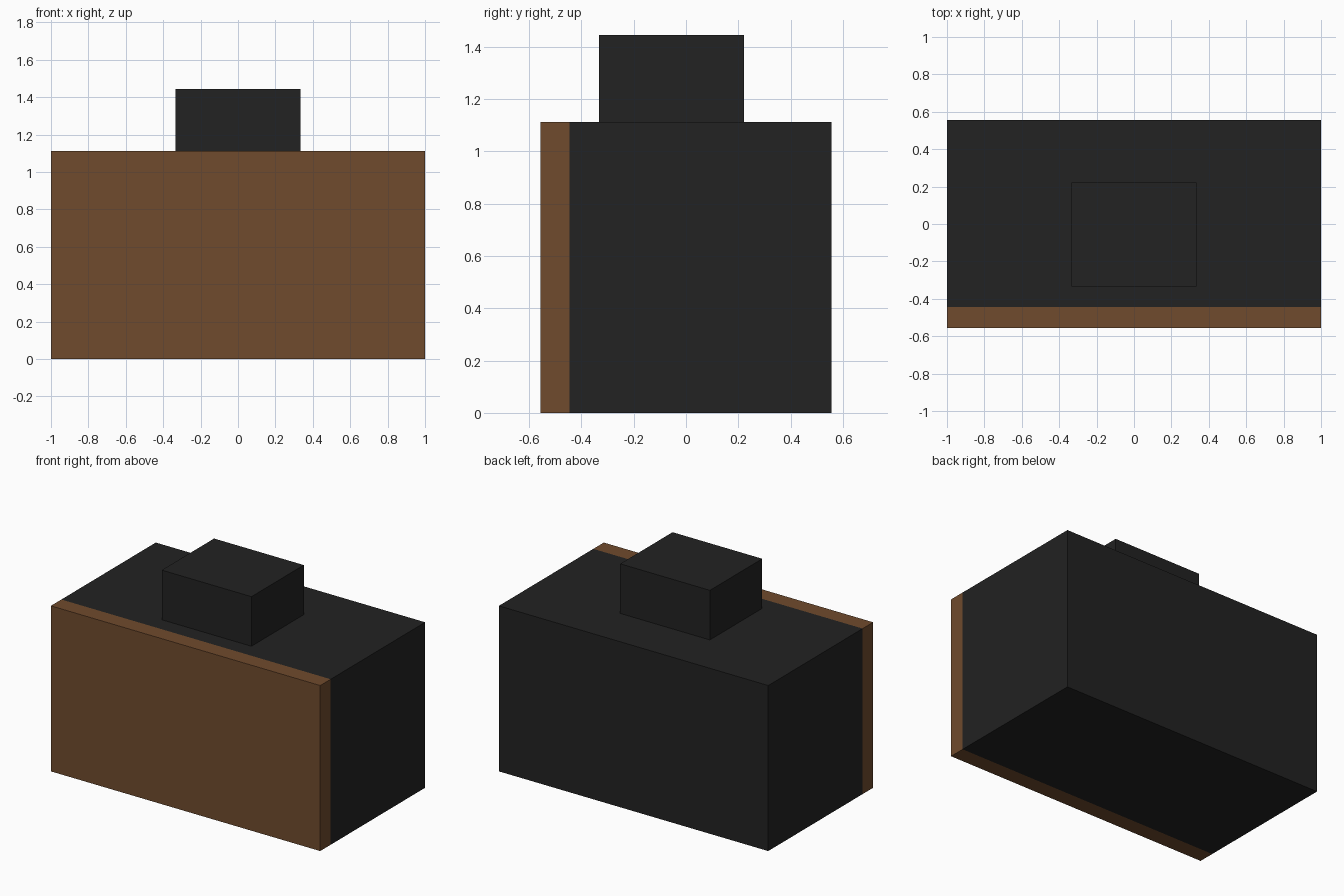
import bpy
import bmesh
from mathutils import Vector

cube = bpy.data.objects.get("Cube")
if cube:
    bpy.data.objects.remove(cube, do_unlink=True)


def make_material(name, rgb):
    mat = bpy.data.materials.new(name)
    mat.use_nodes = True
    color = (*rgb, 1.0)
    mat.diffuse_color = color
    bsdf = next(n for n in mat.node_tree.nodes if n.type == 'BSDF_PRINCIPLED')
    bsdf.inputs["Base Color"].default_value = color
    bsdf.inputs["Roughness"].default_value = 0.8
    return mat


charcoal = make_material("charcoal", (0.016, 0.016, 0.016))
brown = make_material("brown", (0.162, 0.07, 0.026))


def make_box(name, low, high, materials, front_depth=None):
    """Box between two corners; front_depth gives the front slab the second material."""
    low, high = Vector(low), Vector(high)
    bm = bmesh.new()
    bmesh.ops.create_cube(bm, size=1.0)
    bmesh.ops.scale(bm, vec=high - low, verts=bm.verts)
    bmesh.ops.translate(bm, vec=(low + high) / 2, verts=bm.verts)
    if front_depth:
        split = low.y + front_depth
        bmesh.ops.bisect_plane(bm, geom=bm.verts[:] + bm.edges[:] + bm.faces[:],
                               plane_co=(0, split, 0), plane_no=(0, 1, 0))
        for face in bm.faces:
            face.material_index = int(face.calc_center_median().y < split)
    mesh = bpy.data.meshes.new(name)
    bm.to_mesh(mesh)
    bm.free()
    for mat in materials:
        mesh.materials.append(mat)
    obj = bpy.data.objects.new(name, mesh)
    bpy.context.collection.objects.link(obj)
    return obj


# Main body with a brown slab across the front
make_box("body", (-1, -0.556, 0), (1, 0.556, 1.111), (charcoal, brown), front_depth=0.111)

# Raised block on top, set slightly towards the front
make_box("top_block", (-0.333, -0.333, 1.111), (0.333, 0.222, 1.444), (charcoal,))
